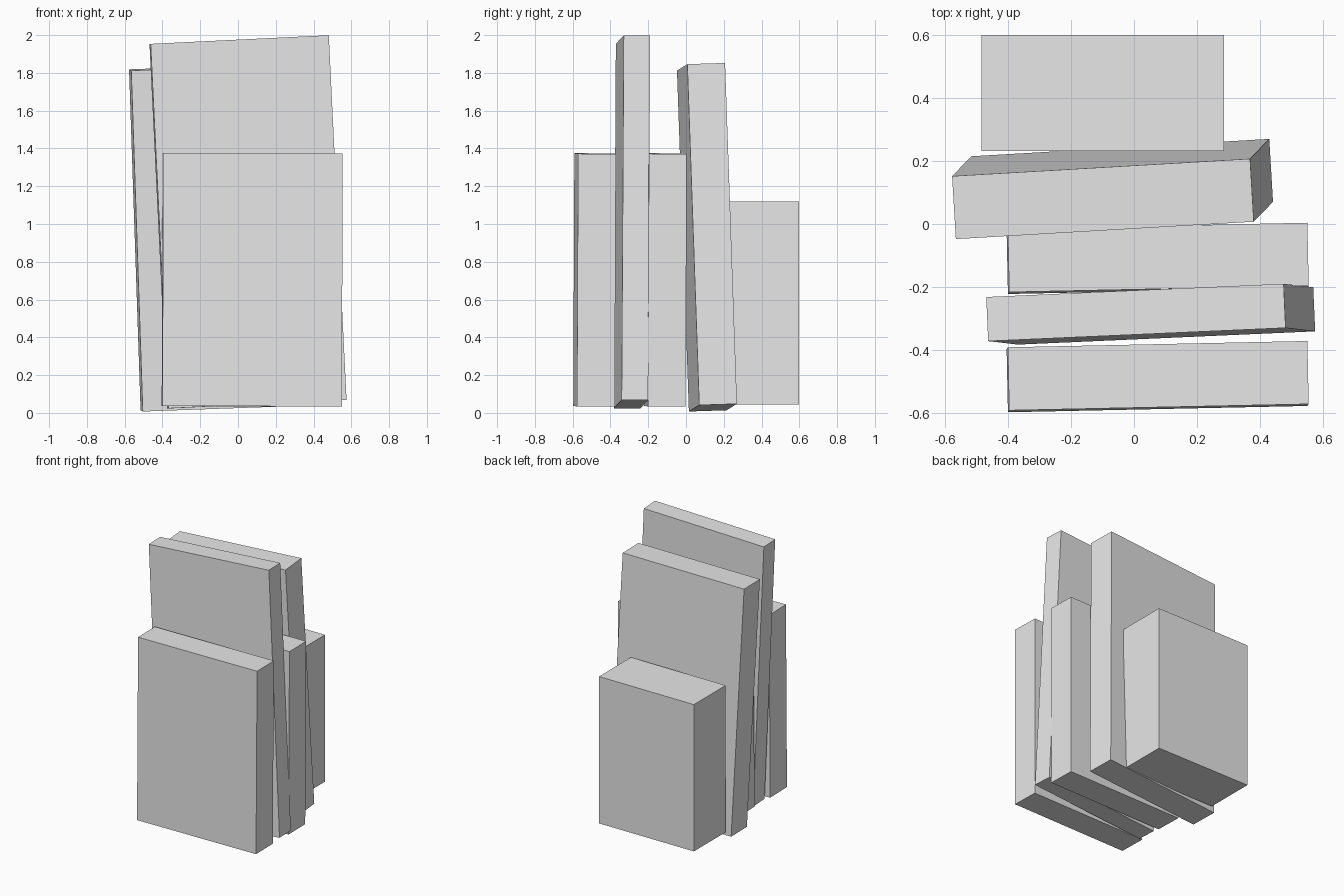
import bpy
import bmesh
from mathutils import Vector, Matrix

cube = bpy.data.objects.get("Cube")
if cube:
    bpy.data.objects.remove(cube, do_unlink=True)

GREY = (0.8, 0.8, 0.8, 1.0)
grey = bpy.data.materials.new("plain grey")
grey.use_nodes = True
grey.diffuse_color = GREY
grey.node_tree.nodes["Principled BSDF"].inputs["Base Color"].default_value = GREY


def book(name, centre, size, along, up):
    """Flat-sided block whose width runs along one direction and height along up."""
    z = Vector(up).normalized()
    y = z.cross(Vector(along)).normalized()
    x = y.cross(z)
    turn = Matrix((x, y, z)).transposed().to_4x4()
    bm = bmesh.new()
    bmesh.ops.create_cube(bm, size=1.0, matrix=Matrix.Diagonal((*size, 1.0)))
    mesh = bpy.data.meshes.new(name)
    bm.to_mesh(mesh)
    bm.free()
    mesh.materials.append(grey)
    obj = bpy.data.objects.new(name, mesh)
    obj.matrix_world = Matrix.Translation(centre) @ turn
    bpy.context.collection.objects.link(obj)


# Two matching short books, nearly upright
for name, y in (("front_book", -0.484), ("middle_book", -0.109)):
    book(name, (0.075, y, 0.704), (0.95, 0.20, 1.338),
         along=(0.95, 0.02, -0.004), up=(0.004, 0.006, 1.34))

# Tall thin book leaning sideways
book("tall_thin_book", (0.053, -0.286, 1.011), (0.945, 0.14, 1.932),
     along=(0.943, 0.042, 0.046), up=(-0.094, 0.011, 1.93))

# Tall thick book leaning sideways and forwards
book("leaning_book", (-0.068, 0.111, 0.93), (0.947, 0.20, 1.807),
     along=(0.945, 0.055, 0.034), up=(-0.061, -0.063, 1.805))

# Low wide book at the back, upright
book("back_book", (-0.099, 0.415, 0.582), (0.768, 0.368, 1.075),
     along=(1, 0, 0), up=(0, 0, 1))
